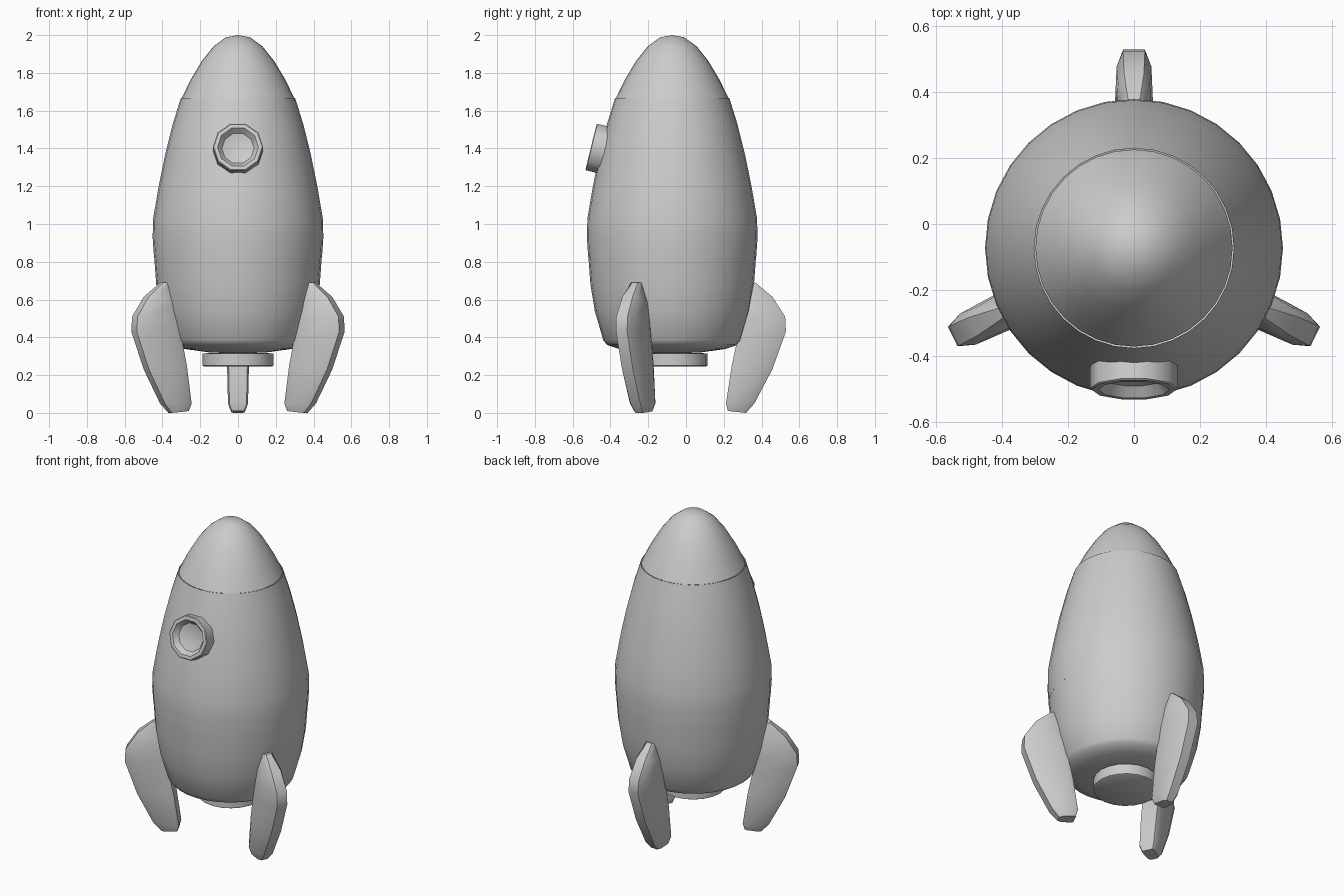
import bpy, bmesh, math
from mathutils import Matrix, Vector

if "Cube" in bpy.data.objects:
    bpy.data.objects.remove(bpy.data.objects["Cube"])

AXIS_Y = -0.073  # hull axis sits slightly forward of the origin


def finish(name, bm, angle):
    bmesh.ops.recalc_face_normals(bm, faces=bm.faces)
    mesh = bpy.data.meshes.new(name)
    bm.to_mesh(mesh)
    bm.free()
    ob = bpy.data.objects.new(name, mesh)
    bpy.context.collection.objects.link(ob)
    bpy.ops.object.select_all(action='DESELECT')
    ob.select_set(True)
    bpy.context.view_layer.objects.active = ob
    bpy.ops.object.shade_smooth_by_angle(angle=math.radians(angle))
    return ob


def lathe(name, profile, sides, matrix, angle=40):
    """Spin (radius, height) points around local z."""
    bm = bmesh.new()
    vs = [bm.verts.new((r, 0, z)) for r, z in profile]
    es = [bm.edges.new(p) for p in zip(vs, vs[1:])]
    bmesh.ops.spin(bm, geom=vs + es, cent=(0, 0, 0), axis=(0, 0, 1),
                   angle=math.tau, steps=sides)
    bmesh.ops.remove_doubles(bm, verts=bm.verts, dist=1e-4)
    bm.transform(matrix)
    return finish(name, bm, angle)


hull = Matrix.Translation((0, AXIS_Y, 0))

# Hull in three sections, split at the seams
lathe("nose_cone", [(0, 2.0), (0.065, 1.988), (0.13, 1.94), (0.19, 1.865),
                    (0.25, 1.765), (0.299, 1.665)], 32, hull)
lathe("main_hull", [(0.303, 1.666), (0.345, 1.53), (0.385, 1.37),
                    (0.42, 1.2), (0.449, 1.03), (0.452, 0.93), (0.445, 0.828)],
      32, hull)
lathe("tail_section", [(0.444, 0.829), (0.433, 0.68), (0.41, 0.54), (0.365, 0.385),
                       (0.345, 0.36), (0.28, 0.338), (0.15, 0.32), (0, 0.315)],
      32, hull)

# Engine nozzle
lathe("nozzle", [(0, 0.322), (0.187, 0.315), (0.187, 0.25), (0.18, 0.246),
                 (0, 0.246)], 20, hull)

# Porthole with a dished window, tilted to follow the hull
tilt = Vector((0, -0.97, 0.236)).to_track_quat('Z', 'Y').to_matrix().to_4x4()
lathe("porthole", [(0.133, -0.075), (0.133, -0.004), (0.128, 0), (0.108, 0),
                   (0.085, -0.032), (0.05, -0.042), (0, -0.044)], 10,
      Matrix.Translation((0, -0.503, 1.408)) @ tilt, angle=38)

# Fins: stations of (inner r, inner z, outer r, outer z, half thickness)
STATIONS = [(0.40, 0.69, 0.44, 0.69, 0.03), (0.38, 0.58, 0.53, 0.615, 0.055),
            (0.36, 0.48, 0.598, 0.51, 0.06), (0.345, 0.39, 0.602, 0.43, 0.06),
            (0.315, 0.25, 0.53, 0.23, 0.058), (0.285, 0.05, 0.435, 0.05, 0.053),
            (0.295, 0.01, 0.39, 0.0, 0.038)]
SECTION = [(0, 0.85), (0.12, 1), (0.8, 0.88), (1, 0.55)]


def fin(name, degrees, shift):
    bm = bmesh.new()
    rings = []
    for ri, zi, ro, zo, t in STATIONS:
        half = [(shift + ri + (ro - ri) * u, t * w, zi + (zo - zi) * u)
                for u, w in SECTION]
        ring = half + [(x, -y, z) for x, y, z in reversed(half)]
        rings.append([bm.verts.new(p) for p in ring])
    n = len(rings[0])
    for a, b in zip(rings, rings[1:]):
        for i in range(n):
            j = (i + 1) % n
            bm.faces.new((a[i], a[j], b[j], b[i]))
    bm.faces.new(rings[0])
    bm.faces.new(rings[-1])
    bm.transform(hull @ Matrix.Rotation(math.radians(degrees), 4, 'Z'))
    finish(name, bm, 38)


# Side fins are swept slightly towards the back
for label, deg, shift in (("back", 90, 0), ("left", 206, 0.01), ("right", 334, 0.01)):
    fin(label + "_fin", deg, shift)
